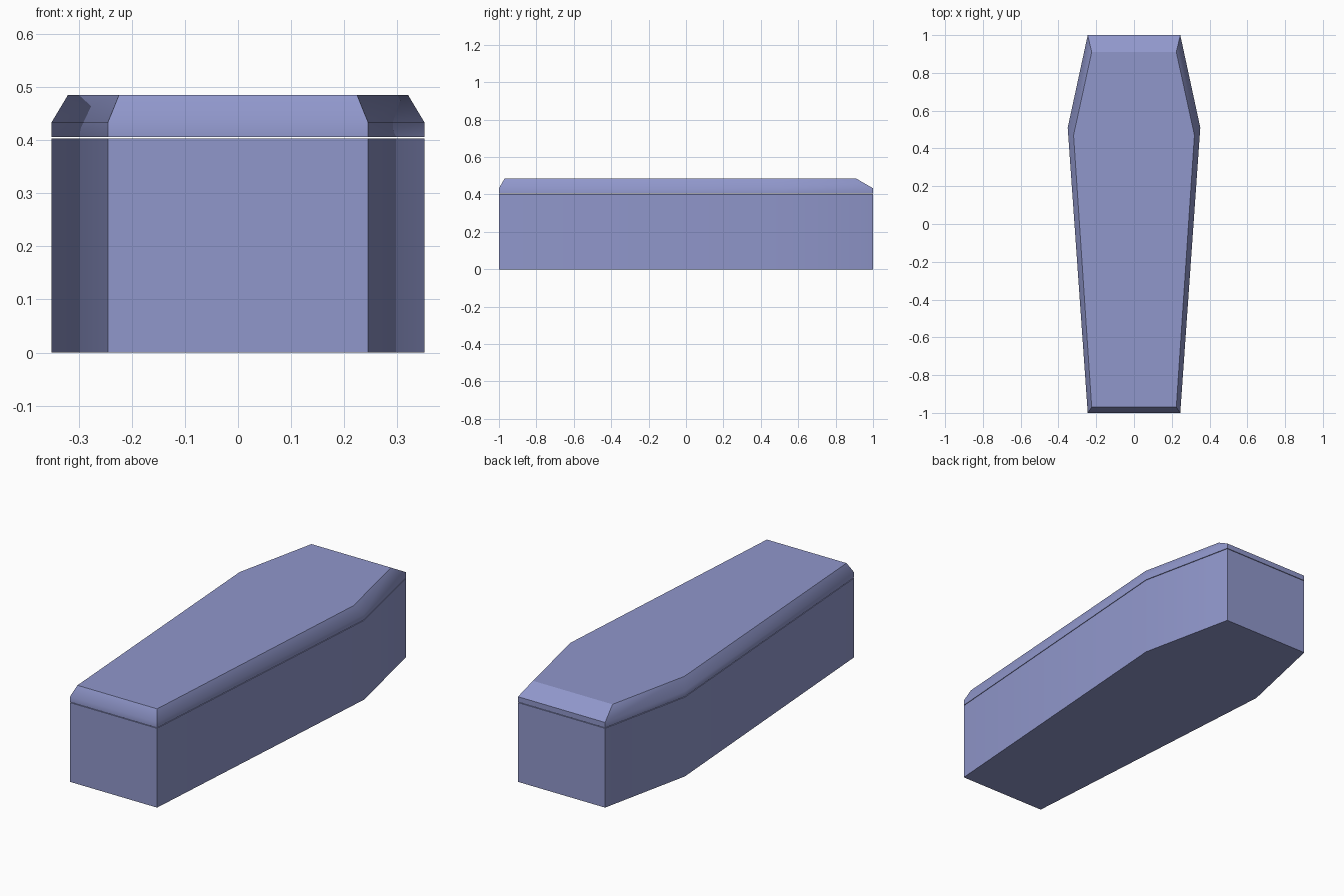
import bpy, bmesh, math

cube = bpy.data.objects.get("Cube")
if cube:
    bpy.data.objects.remove(cube, do_unlink=True)

# Single flat colour
paint = bpy.data.materials.new("periwinkle_blue")
paint.use_nodes = True
colour = (0.28, 0.31, 0.60, 1)
paint.diffuse_color = colour
paint.node_tree.nodes["Principled BSDF"].inputs["Base Color"].default_value = colour


def outline(end_width, shoulder_width, foot, shoulder, head):
    """Six-sided tapered outline, counter-clockwise from the foot."""
    half = [(end_width, foot), (shoulder_width, shoulder), (end_width, head)]
    return half + [(-x, y) for x, y in reversed(half)]


def loft(name, layers):
    """Closed solid through stacked (outline, height) layers."""
    bm = bmesh.new()
    rings = [[bm.verts.new((x, y, z)) for x, y in ring] for ring, z in layers]
    bm.faces.new(rings[0][::-1])
    top = bm.faces.new(rings[-1])
    for low, high in zip(rings, rings[1:]):
        for i in range(len(low)):
            j = (i + 1) % len(low)
            bm.faces.new((low[i], low[j], high[j], high[i]))
    bm.normal_update()
    # Soft shading round the sides, crisp rim at the top panel
    for face in bm.faces:
        face.smooth = True
    for edge in bm.edges:
        edge.smooth = edge.calc_face_angle() < math.radians(40) and edge not in top.edges[:]
    mesh = bpy.data.meshes.new(name)
    bm.to_mesh(mesh)
    bm.free()
    mesh.materials.append(paint)
    obj = bpy.data.objects.new(name, mesh)
    bpy.context.collection.objects.link(obj)
    return obj


rim = outline(0.245, 0.351, -1, 0.51, 1)
panel = outline(0.224, 0.32, -0.97, 0.47, 0.91)

# Lower box and bevelled lid, with a hairline gap between them
loft("box", [(rim, 0), (rim, 0.403)])
loft("lid", [(rim, 0.406), (rim, 0.433), (panel, 0.485)])
